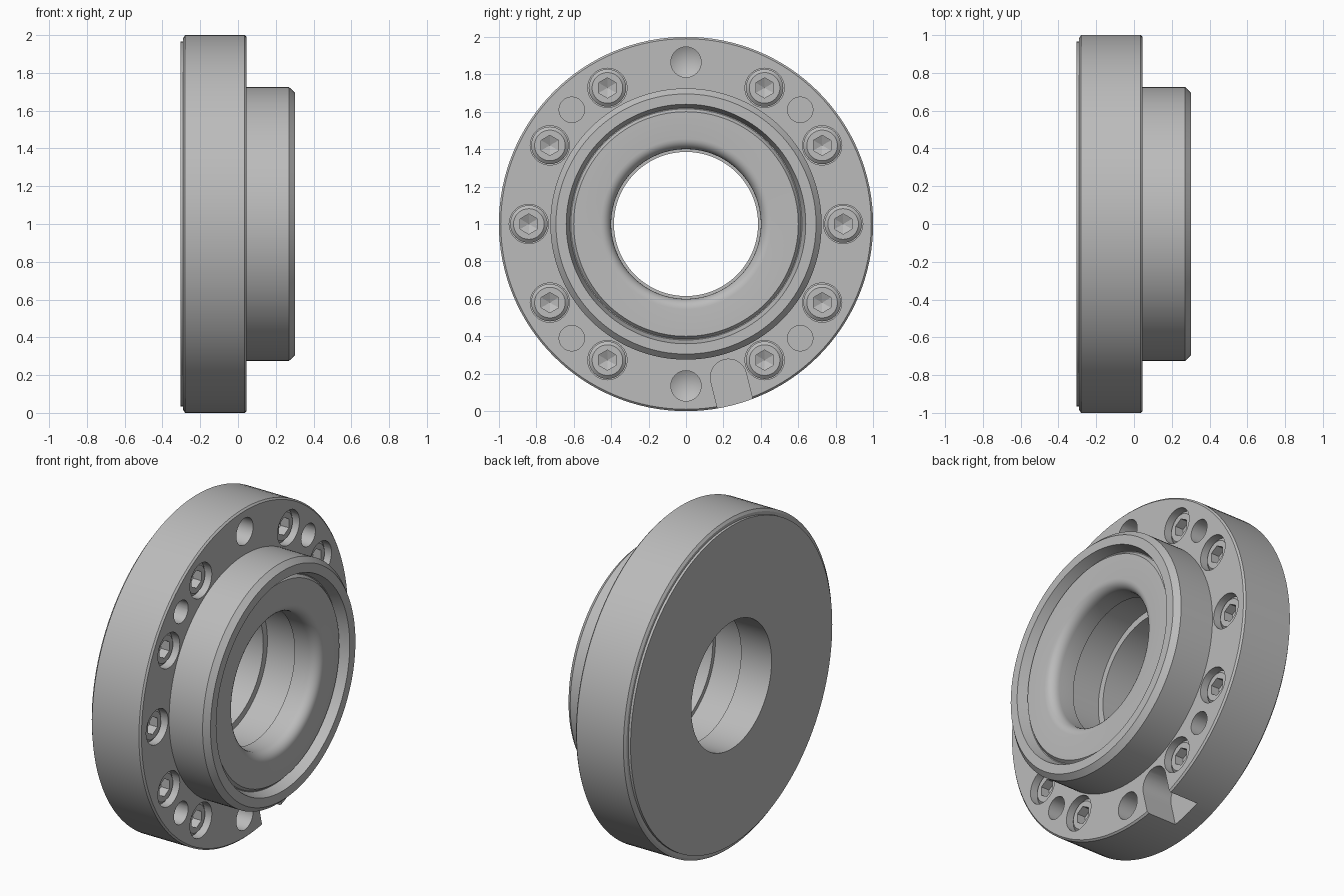
import bpy, bmesh, math
from mathutils import Matrix, Vector

cube = bpy.data.objects.get("Cube")
if cube:
    bpy.data.objects.remove(cube)

steel = bpy.data.materials.new("grey_steel")
steel.use_nodes = True
GREY = (0.5, 0.5, 0.5, 1)
steel.diffuse_color = GREY
steel.node_tree.nodes["Principled BSDF"].inputs["Base Color"].default_value = GREY

FACE = 0.045          # mounting face of the flange
AXIS = Vector((0, 0, 1))


def place(angle, radius):
    """Matrix putting local x on a bolt-circle axis, origin on the flange face."""
    a = math.radians(angle)
    pos = AXIS + Vector((FACE, radius * math.cos(a), radius * math.sin(a)))
    return Matrix.Translation(pos)


def lathe(bm, profile, matrix, steps):
    """Revolve an (x, radius) profile about local x; radius 0 ends close on the axis."""
    rings = []
    for x, r in profile:
        if r == 0:
            rings.append([bm.verts.new(matrix @ Vector((x, 0, 0)))] * steps)
        else:
            ring = []
            for i in range(steps):
                t = math.tau * i / steps
                ring.append(bm.verts.new(matrix @ Vector((x, r * math.sin(t), r * math.cos(t)))))
            rings.append(ring)
    closed = profile[0][1] != 0
    pairs = list(zip(rings, rings[1:])) + ([(rings[-1], rings[0])] if closed else [])
    for a, b in pairs:
        for i in range(steps):
            j = (i + 1) % steps
            corners = list(dict.fromkeys((a[i], a[j], b[j], b[i])))
            bm.faces.new(corners)


def finish(bm, name, helper=False):
    bmesh.ops.recalc_face_normals(bm, faces=bm.faces)
    mesh = bpy.data.meshes.new(name)
    bm.to_mesh(mesh)
    bm.free()
    mesh.materials.append(steel)
    obj = bpy.data.objects.new(name, mesh)
    bpy.context.collection.objects.link(obj)
    if helper:
        obj.hide_render = True
        obj.hide_viewport = True
        obj.display_type = 'WIRE'
    return obj


def cut(obj, cutter):
    mod = obj.modifiers.new("cut", 'BOOLEAN')
    mod.operation = 'DIFFERENCE'
    mod.solver = 'EXACT'
    mod.object = cutter


def apply_and_smooth(obj):
    bpy.ops.object.select_all(action='DESELECT')
    bpy.context.view_layer.objects.active = obj
    obj.select_set(True)
    for mod in list(obj.modifiers):
        bpy.ops.object.modifier_apply(modifier=mod.name)
    bpy.ops.object.shade_smooth_by_angle(angle=math.radians(25))


# Flange, hub and stepped bore as one turned body
mouth = [(0.2 + 0.06 * math.sin(t), 0.455 - 0.055 * math.cos(t))
         for t in (math.pi / 2 * k / 6 for k in range(6, -1, -1))]
profile = [
    (-0.305, 0.385), (-0.305, 0.967), (-0.29, 0.967), (-0.29, 0.985), (-0.28, 1.0),
    (0.035, 1.0), (FACE, 0.99), (FACE, 0.725), (0.27, 0.725), (0.302, 0.695),
    (0.302, 0.64), (0.24, 0.62), (0.24, 0.615), (0.26, 0.6),
] + mouth + [(0.1, 0.4), (0.1, 0.425), (-0.1, 0.425), (-0.1, 0.385)]
bm = bmesh.new()
lathe(bm, profile, Matrix.Translation(AXIS), 128)
flange_body = finish(bm, "flange_body")

# Holes in the flange face
SCREW_ANGLES = [a for a in range(0, 360, 30) if a not in (90, 270)]
SCREW_CIRCLE = 0.84
bm = bmesh.new()
for a in SCREW_ANGLES:
    lathe(bm, [(0.05, 0), (0.05, 0.105), (-0.13, 0.105), (-0.13, 0)], place(a, SCREW_CIRCLE), 32)
for a in (45, 135, 225, 315):
    lathe(bm, [(0.05, 0), (0.05, 0.068), (-0.16, 0.068), (-0.16, 0)], place(a, 0.863), 32)
for a in (90, 270):
    lathe(bm, [(0.05, 0), (0.05, 0.081), (-0.16, 0.081), (-0.205, 0)], place(a, 0.865), 32)
cut(flange_body, finish(bm, "hole_cutter", True))

# Open radial slot at the rim: half-round inner end, straight sides
bm = bmesh.new()
WIDTH, DEPTH = 0.097, 0.2
outline = [(WIDTH * math.cos(t), WIDTH * math.sin(t))
           for t in (math.pi * (0.5 + k / 16) for k in range(17))]
outline += [(0.3, -WIDTH), (0.3, WIDTH)]
turn = place(-74.5, 0.85) @ Matrix.Rotation(math.radians(-76), 4, 'X')
base = bm.faces.new([bm.verts.new(turn @ Vector((0.05, u, v))) for u, v in outline])
side = bmesh.ops.extrude_face_region(bm, geom=[base])["geom"]
bmesh.ops.translate(bm, vec=(-DEPTH - 0.05, 0, 0),
                    verts=[g for g in side if isinstance(g, bmesh.types.BMVert)])
cut(flange_body, finish(bm, "slot_cutter", True))

# Socket-head screws sunk in the counterbores
bm, hexes = bmesh.new(), bmesh.new()
for a in SCREW_ANGLES:
    at = place(a, SCREW_CIRCLE)
    lathe(bm, [(-0.03, 0), (-0.03, 0.082), (-0.045, 0.1), (-0.135, 0.1), (-0.135, 0)], at, 32)
    lathe(hexes, [(0, 0), (0, 0.054), (-0.085, 0.054), (-0.11, 0)], at, 6)
socket_screws = finish(bm, "socket_screws")
cut(socket_screws, finish(hexes, "hex_cutter", True))

for part in (flange_body, socket_screws):
    apply_and_smooth(part)
